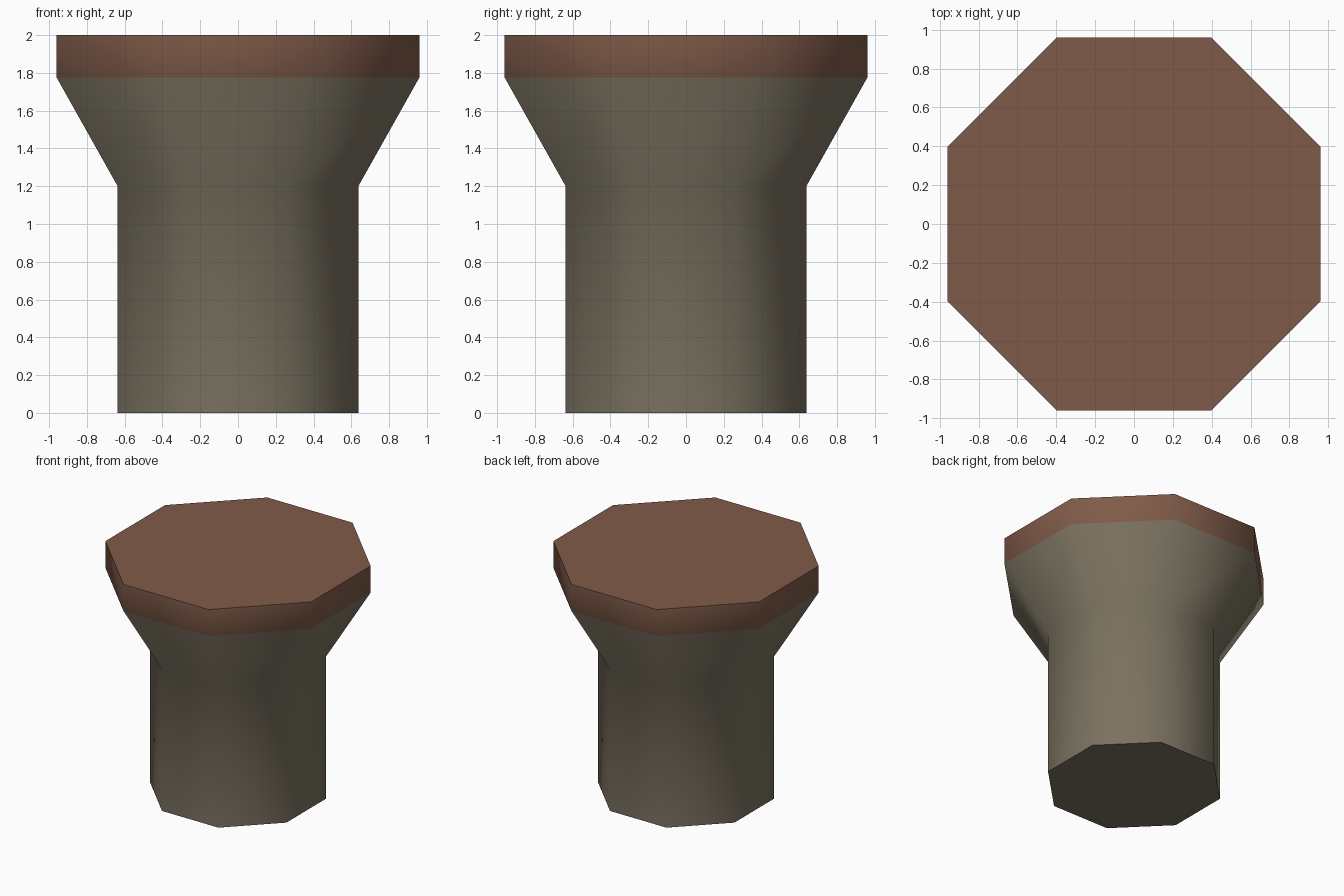
import bpy, bmesh, math

if "Cube" in bpy.data.objects:
    bpy.data.objects.remove(bpy.data.objects["Cube"])

SIDES = 8


def material(name, rgb):
    m = bpy.data.materials.new(name)
    m.diffuse_color = (*rgb, 1.0)
    m.use_nodes = True
    m.node_tree.nodes["Principled BSDF"].inputs["Base Color"].default_value = m.diffuse_color
    return m


# Profile: (apothem, height) for shaft bottom, shaft top, flare top, rim top
profile = [(0.637, 0.0), (0.637, 1.2), (0.96, 1.775), (0.96, 2.0)]

bm = bmesh.new()
rings = []
for apothem, z in profile:
    r = apothem / math.cos(math.pi / SIDES)
    rings.append([bm.verts.new((r * math.cos(2 * math.pi * (i + 0.5) / SIDES),
                                r * math.sin(2 * math.pi * (i + 0.5) / SIDES), z))
                  for i in range(SIDES)])

# Smooth-shaded walls; the rim band takes the second colour
for level, (low, high) in enumerate(zip(rings, rings[1:])):
    for i in range(SIDES):
        j = (i + 1) % SIDES
        f = bm.faces.new((low[i], low[j], high[j], high[i]))
        f.smooth = True
        f.material_index = 1 if level == 2 else 0

# Flat end caps with sharp borders
bottom = bm.faces.new(rings[0][::-1])
top = bm.faces.new(rings[-1])
top.material_index = 1
for cap in (bottom, top):
    for e in cap.edges:
        e.smooth = False

mesh = bpy.data.meshes.new("flared_post")
bm.to_mesh(mesh)
bm.free()
mesh.materials.append(material("olive grey", (0.195, 0.168, 0.117)))
mesh.materials.append(material("rust brown", (0.216, 0.105, 0.067)))
post = bpy.data.objects.new("flared_post", mesh)
bpy.context.collection.objects.link(post)
